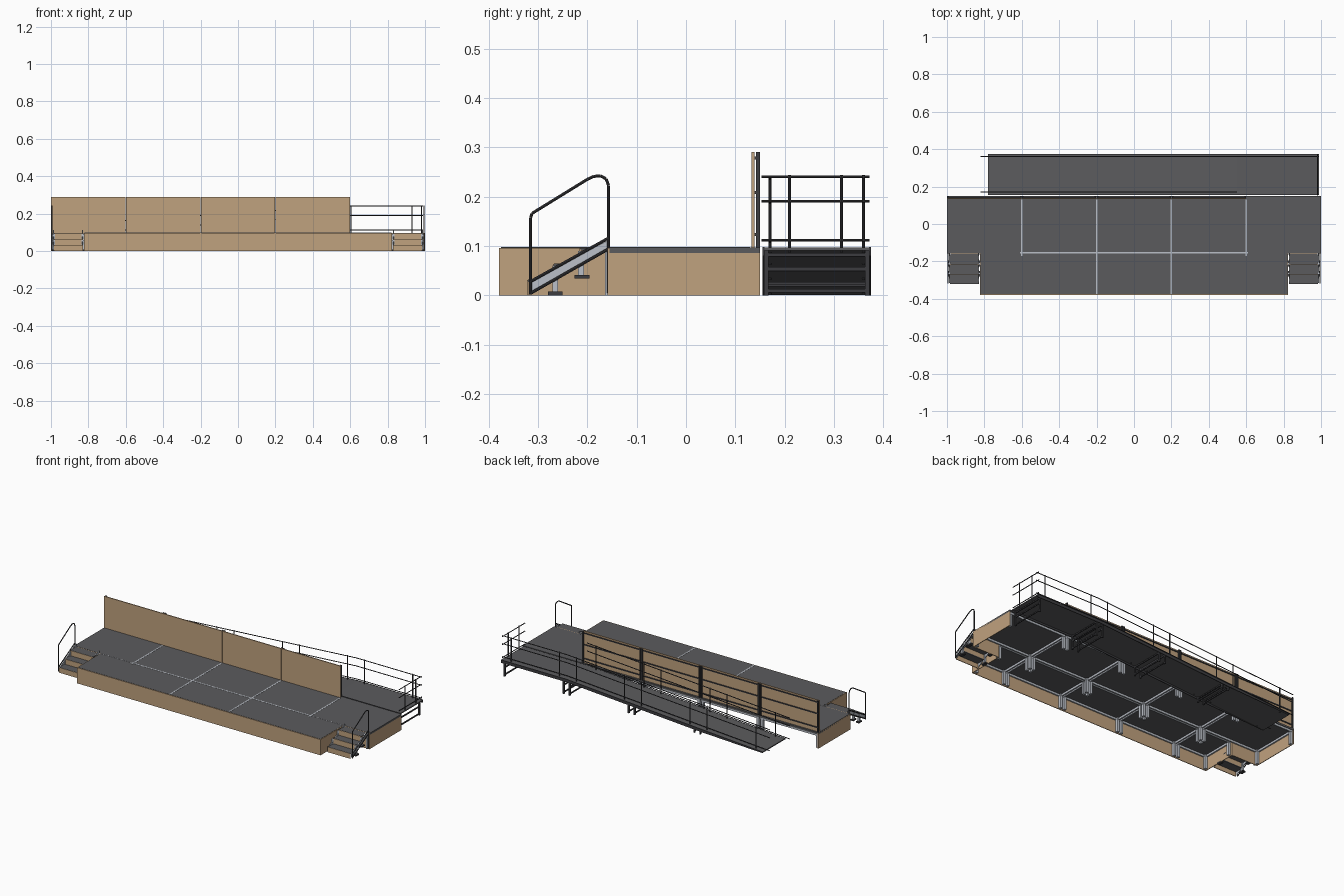
import bpy, bmesh
from mathutils import Vector, Matrix

cube = bpy.data.objects.get("Cube")
if cube:
    bpy.data.objects.remove(cube)


def material(name, rgb):
    m = bpy.data.materials.new(name)
    m.use_nodes = True
    m.diffuse_color = (*rgb, 1)
    m.node_tree.nodes["Principled BSDF"].inputs["Base Color"].default_value = (*rgb, 1)
    return m


DECK = material("dark grey deck", (0.105, 0.105, 0.11))
WOOD = material("tan wood", (0.53, 0.36, 0.21))
STEEL = material("black steel", (0.045, 0.045, 0.05))
ALU = material("light aluminium", (0.5, 0.53, 0.58))


class Part:
    """Collects boxes and bars into one object."""
    def __init__(self, name, mat):
        self.name, self.mat, self.bm = name, mat, bmesh.new()

    def box(self, x0, x1, y0, y1, z0, z1):
        mid = Vector((x0 + x1, y0 + y1, z0 + z1)) / 2
        size = Matrix.Diagonal((abs(x1 - x0), abs(y1 - y0), abs(z1 - z0), 1))
        bmesh.ops.create_cube(self.bm, size=1, matrix=Matrix.Translation(mid) @ size)

    def post(self, x, y, z0, z1, w):
        self.box(x - w / 2, x + w / 2, y - w / 2, y + w / 2, z0, z1)

    def bar(self, a, b, r=0.0028):
        a, b = Vector(a), Vector(b)
        turn = (b - a).to_track_quat('Z', 'Y').to_matrix().to_4x4()
        bmesh.ops.create_cone(self.bm, segments=8, radius1=r, radius2=r, depth=(b - a).length,
                              cap_ends=True, matrix=Matrix.Translation((a + b) / 2) @ turn)

    def prism(self, outline, axis, start, depth):
        """Extrudes a flat outline along x or y."""
        put = (lambda u, v: (start, u, v)) if axis == 'x' else (lambda u, v: (u, start, v))
        face = self.bm.faces.new([self.bm.verts.new(put(u, v)) for u, v in outline])
        out = bmesh.ops.extrude_face_region(self.bm, geom=[face])
        move = Vector((depth, 0, 0) if axis == 'x' else (0, depth, 0))
        for v in out["geom"]:
            if isinstance(v, bmesh.types.BMVert):
                v.co += move

    def done(self, smooth=False):
        bmesh.ops.recalc_face_normals(self.bm, faces=self.bm.faces)
        mesh = bpy.data.meshes.new(self.name)
        self.bm.to_mesh(mesh)
        self.bm.free()
        mesh.materials.append(self.mat)
        ob = bpy.data.objects.new(self.name, mesh)
        bpy.context.collection.objects.link(ob)
        if smooth:
            bpy.ops.object.select_all(action='DESELECT')
            ob.select_set(True)
            bpy.context.view_layer.objects.active = ob
            bpy.ops.object.shade_smooth_by_angle()


TOP, BACK, MID, FRONT = 0.097, 0.15, -0.155, -0.375
WING = 0.82

# Stage modules: deck boards, aluminium frames and corner legs
modules = [(-1 + 0.4 * i, -0.6 + 0.4 * i, MID, BACK) for i in range(5)]
modules += [(-0.6 + 0.4 * i, -0.2 + 0.4 * i, FRONT, MID) for i in range(3)]
modules += [(-WING, -0.6, FRONT, MID), (0.6, WING, FRONT, MID)]
deck, frame, legs = Part("stage_deck", DECK), Part("stage_frame", ALU), Part("stage_legs", ALU)
for x0, x1, y0, y1 in modules:
    deck.box(x0, x1, y0, y1, 0.086, TOP)
    e, w = 0.004, 0.008
    for y in (y0 + e, y1 - e - w):
        frame.box(x0 + e, x1 - e, y, y + w, 0.074, 0.086)
    for x in (x0 + e, x1 - e - w):
        frame.box(x, x + w, y0 + e, y1 - e, 0.074, 0.086)
    for x in (x0 + 0.013, x1 - 0.013):
        for y in (y0 + 0.013, y1 - 0.013):
            legs.post(x, y, 0, 0.086, 0.015)
for p in (deck, frame, legs):
    p.done()

# Light joint strips between deck modules
strips = Part("deck_joint_strips", ALU)
for x in (-0.6, -0.2, 0.2, 0.6):
    y0 = FRONT if abs(x) < 0.5 else MID - 0.015
    strips.box(x - 0.004, x + 0.004, y0, 0.13, TOP, TOP + 0.0008)
strips.box(-0.61, 0.61, MID - 0.004, MID + 0.004, TOP, TOP + 0.0008)
for s in (-1, 1):
    strips.box(s * 0.61, s * WING, MID - 0.001, MID + 0.001, TOP, TOP + 0.0008)
strips.done()

# Tan skirt around the front and sides, open at the back
skirt, t = Part("stage_skirt", WOOD), 0.004
skirt.box(-WING, WING, FRONT - t, FRONT, 0, TOP - 0.001)
for s in (-1, 1):
    skirt.box(s * WING, s * (WING + t), FRONT - t, MID, 0, TOP - 0.001)
    skirt.box(s * WING, s, MID - t, MID, 0, TOP - 0.001)
    skirt.box(s * (1 - t), s, MID, BACK, 0, TOP - 0.001)
skirt.done()

# Back wall panels and their braces
wall, brace = Part("back_wall", WOOD), Part("wall_braces", STEEL)
for i in range(4):
    x = -1 + 0.4 * i
    wall.box(x + 0.001, x + 0.399, 0.133, 0.139, TOP, 0.29)
    for px in (x + 0.006, x + 0.394):
        brace.box(px - 0.004, px + 0.004, 0.142, 0.15, TOP, 0.29)
    for z in (0.12, 0.205, 0.275):
        brace.box(x + 0.002, x + 0.398, 0.139, 0.144, z, z + 0.006)
brace.done()
wall.done()

# Corner stairs with outer handrails
tread, riser = Part("stair_treads", DECK), Part("stair_risers", WOOD)
stringer, stair_legs = Part("stair_stringers", ALU), Part("stair_legs", ALU)
rail, feet = Part("stair_handrails", STEEL), Part("stair_feet", STEEL)
for s in (-1, 1):
    xi, xo = s * 0.83, s * 0.985
    for i in range(3):
        y, z = -0.32 + 0.053 * i, 0.032 * (i + 1)
        tread.box(xi, xo, y, y + 0.055, z - 0.005, z)
        riser.box(xi, xo, y - 0.002, y + 0.002, z - 0.032, z - 0.001)
    for x in (xi, xo):
        stringer.prism([(-0.315, 0.005), (-0.155, 0.095), (-0.155, 0.113), (-0.315, 0.028)],
                       'x', x, s * 0.004)
        stair_legs.post(x, -0.265, 0.006, 0.06, 0.012)
        stair_legs.post(x, -0.213, 0.035, 0.09, 0.012)
        stair_legs.post(x, -0.16, 0, TOP, 0.009)
        feet.box(x - 0.01, x + 0.01, -0.28, -0.25, 0, 0.008)
        feet.box(x - 0.01, x + 0.01, -0.226, -0.196, 0.034, 0.041)
    path = [(-0.315, 0.002), (-0.315, 0.157), (-0.312, 0.166), (-0.2, 0.235), (-0.187, 0.241),
            (-0.173, 0.242), (-0.162, 0.236), (-0.157, 0.223), (-0.157, 0.005)]
    x = s * 0.994
    for (y0, z0), (y1, z1) in zip(path, path[1:]):
        rail.bar((x, y0, z0), (x, y1, z1), 0.003)
    rail.bar((x, -0.315, 0.028), (x, -0.157, 0.116), 0.003)
    rail.bar((x, -0.315, 0.004), (x, -0.157, 0.094), 0.003)
for p in (tread, riser, stringer, stair_legs, feet):
    p.done()
rail.done(True)

# Access ramp and landing behind the stage
LOW, TURN, END, RY0, RY1 = -0.78, 0.55, 0.99, 0.155, 0.375


def height(x):
    """Walking surface height along the ramp."""
    return TOP if x >= TURN else TOP - (TURN - x) * (TOP - 0.007) / (TURN - LOW)


def slab(part, x0, x1, y0, y1, drop, thick):
    """Board that follows the slope, never going below the ground."""
    ends = [(x0, height(x0) - drop), (x1, height(x1) - drop)]
    part.prism(ends + [(x, max(z - thick, 0)) for x, z in reversed(ends)], 'y', y0, y1 - y0)


joints = [LOW, -0.335, 0.11, TURN, END]
ramp, beams = Part("ramp_deck", DECK), Part("ramp_side_beams", STEEL)
supports, rails = Part("ramp_supports", STEEL), Part("ramp_railings", STEEL)
INNER, OUTER = 0.17, 0.36
LEVELS = (0.015, 0.094, 0.143)
for x0, x1 in zip(joints, joints[1:]):
    slab(ramp, x0, x1, RY0 + 0.004, RY1 - 0.004, 0, 0.006)
    for y in (RY0, RY1 - 0.004):
        slab(beams, x0, x1, y, y + 0.004, -0.0005, 0.018)
    # Legs with cross bars near each joint
    for x in (x0 + 0.02, x1 - 0.02):
        top = height(x) - 0.006
        if top > 0.02:
            for y in (0.163, 0.367):
                supports.post(x, y, 0, top, 0.009)
            for z in (0.006, top - 0.012, 0.05):
                if z + 0.008 < top:
                    supports.box(x - 0.003, x + 0.003, 0.163, 0.367, z, z + 0.007)
    # Railing posts and rails on each section
    landing = x0 == TURN
    for y in ((OUTER,) if landing else (INNER, OUTER)):
        for x in (x0 + 0.055, x1 - 0.06):
            rails.bar((x, y, max(height(x) - 0.01, 0)), (x, y, height(x) + 0.147), 0.003)
        for h in LEVELS:
            a = x0 - 0.04 if x0 == LOW else x0
            rails.bar((a, y, height(a) + h), (x1, y, height(x1) + h), 0.0025)

# Railing across the landing end
for y in (0.21, 0.315):
    rails.bar((0.982, y, 0.087), (0.982, y, TOP + 0.147), 0.003)
for h in LEVELS:
    rails.bar((0.982, 0.153, TOP + h), (0.982, 0.372, TOP + h), 0.0025)
for p in (ramp, beams, supports):
    p.done()
rails.done(True)
